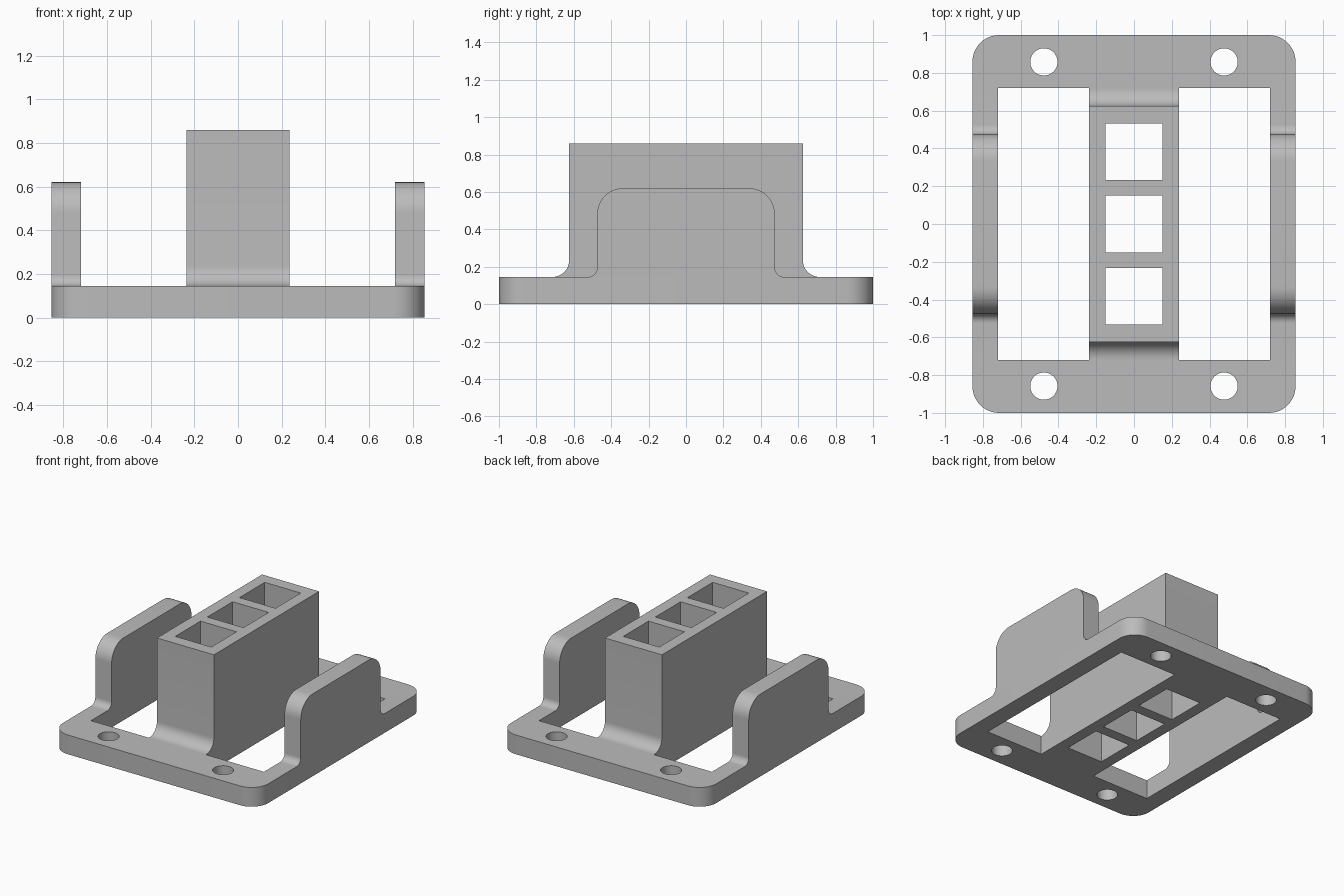
import bpy, bmesh, math
from mathutils import Vector

cube = bpy.data.objects.get("Cube")
if cube:
    bpy.data.objects.remove(cube, do_unlink=True)

grey = bpy.data.materials.new("plain grey")
grey.use_nodes = True
colour = (0.5, 0.5, 0.5, 1)
grey.diffuse_color = colour
grey.node_tree.nodes["Principled BSDF"].inputs["Base Color"].default_value = colour

PLATE_X, PLATE_TOP = 0.855, 0.145
SLOT_IN, SLOT_OUT, SLOT_Y = 0.237, 0.72, 0.72
STEPS = 12


def rounded(corners):
    """Outline from right-angled (u, v, radius) corners, with arcs at the radii."""
    pts = []
    for i, (u, v, r) in enumerate(corners):
        p = Vector((u, v))
        if not r:
            pts.append(p)
            continue
        before = (Vector(corners[i - 1][:2]) - p).normalized()
        after = (Vector(corners[(i + 1) % len(corners)][:2]) - p).normalized()
        centre = p + (before + after) * r
        for k in range(STEPS + 1):
            a = math.pi / 2 * k / STEPS
            pts.append(centre - after * r * math.cos(a) - before * r * math.sin(a))
    return [p for i, p in enumerate(pts) if (p - pts[i - 1]).length > 1e-4]


def prism(name, outline, low, high, axis="z"):
    """Solid from an outline in xy (axis z) or yz (axis x)."""
    bm = bmesh.new()
    place = (lambda p: (p[0], p[1], low)) if axis == "z" else (lambda p: (low, p[0], p[1]))
    face = bm.faces.new([bm.verts.new(place(p)) for p in outline])
    geom = bmesh.ops.extrude_face_region(bm, geom=[face])["geom"]
    shift = Vector((0, 0, high - low)) if axis == "z" else Vector((high - low, 0, 0))
    bmesh.ops.translate(bm, vec=shift, verts=[g for g in geom if isinstance(g, bmesh.types.BMVert)])
    bmesh.ops.recalc_face_normals(bm, faces=bm.faces)
    mesh = bpy.data.meshes.new(name)
    bm.to_mesh(mesh)
    bm.free()
    mesh.materials.append(grey)
    ob = bpy.data.objects.new(name, mesh)
    bpy.context.collection.objects.link(ob)
    return ob


def rect(x0, x1, y0, y1, r=0):
    return rounded([(x0, y0, r), (x1, y0, r), (x1, y1, r), (x0, y1, r)])


def raised_profile(half, top, top_r, foot_r):
    """Upright side profile with filleted feet, sunk into the plate."""
    foot, sunk = half + foot_r, PLATE_TOP / 2
    right = [(foot, sunk, 0), (foot, PLATE_TOP, 0), (half, PLATE_TOP, foot_r), (half, top, top_r)]
    return rounded(right + [(-u, v, r) for u, v, r in reversed(right)])


def combine(target, other, operation):
    mod = target.modifiers.new(operation.title(), "BOOLEAN")
    mod.operation, mod.solver, mod.object = operation, "EXACT", other
    bpy.context.view_layer.objects.active = target
    bpy.ops.object.modifier_apply(modifier=mod.name)
    bpy.data.objects.remove(other, do_unlink=True)


# Base plate with rounded corners
bracket = prism("mounting_bracket", rect(-PLATE_X, PLATE_X, -1, 1, 0.14), 0, PLATE_TOP)

# Central block and two side walls, left wide so the slots trim them flush
parts = [prism("centre_block", raised_profile(0.625, 0.86, 0, 0.09), -0.3, 0.3, "x")]
for low, high in ((-PLATE_X, -0.65), (0.65, PLATE_X)):
    parts.append(prism("side_wall", raised_profile(0.475, 0.62, 0.14, 0.05), low, high, "x"))
for part in parts:
    combine(bracket, part, "UNION")

# Long slots, screw holes and square wells, all cut right through
cutters = []
for s in (-1, 1):
    x0, x1 = sorted((s * SLOT_IN, s * SLOT_OUT))
    cutters.append(prism("slot_cutter", rect(x0, x1, -SLOT_Y, SLOT_Y), -0.1, 1))
    for t in (-1, 1):
        x, y, r = s * 0.477, t * 0.858, 0.072
        ring = [(x + r * math.cos(a), y + r * math.sin(a))
                for a in (math.tau * k / 48 for k in range(48))]
        cutters.append(prism("screw_hole_cutter", ring, -0.1, 1))
for y in (-0.382, 0, 0.382):
    cutters.append(prism("well_cutter", rect(-0.15, 0.15, y - 0.15, y + 0.15), -0.1, 1))
for cutter in cutters:
    combine(bracket, cutter, "DIFFERENCE")

# Smooth arcs, sharp edges
bpy.ops.object.select_all(action="DESELECT")
bracket.select_set(True)
bpy.context.view_layer.objects.active = bracket
bpy.ops.object.shade_smooth_by_angle(angle=math.radians(30))
